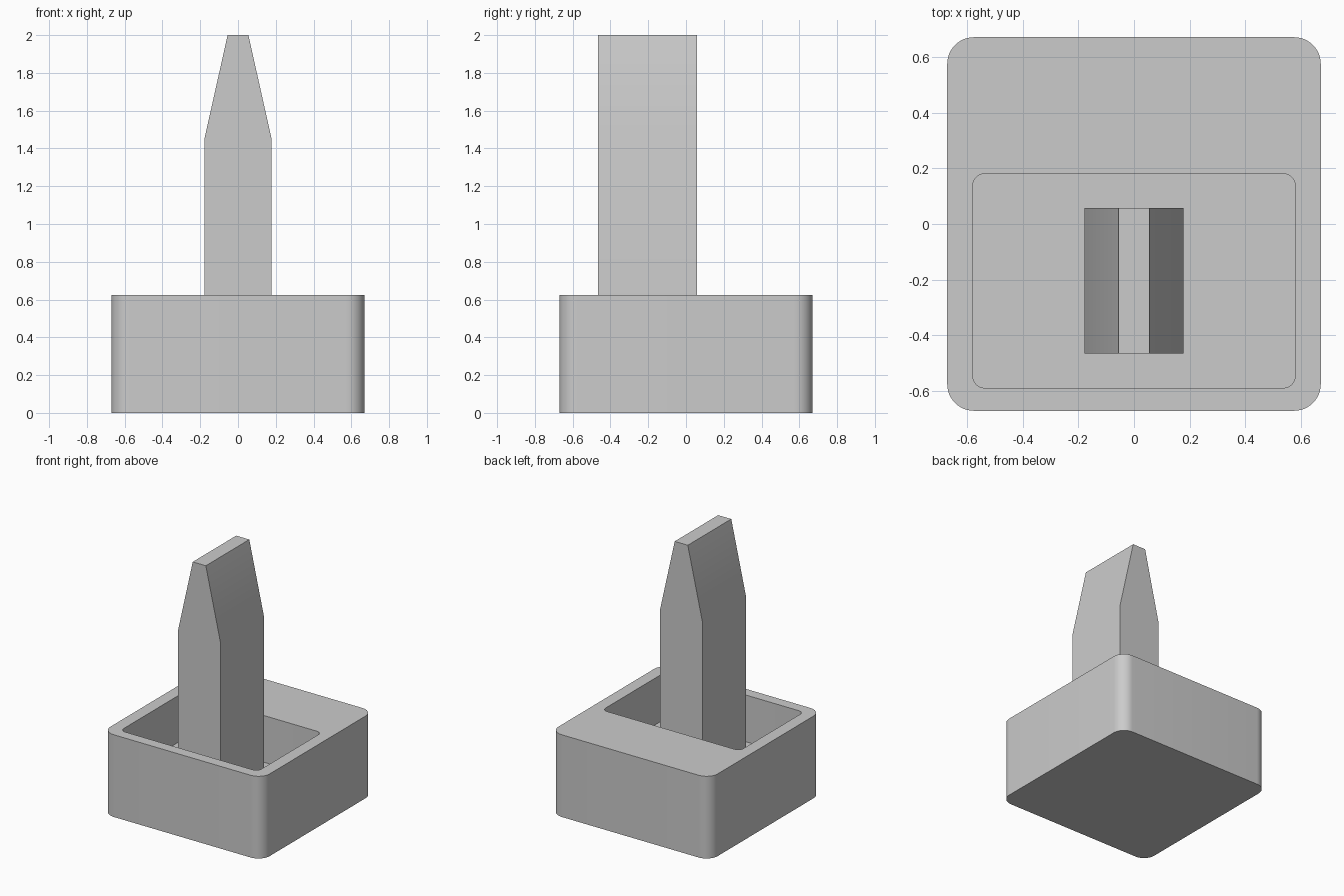
import bpy
import bmesh
from math import cos, sin, radians

cube = bpy.data.objects.get("Cube")
if cube:
    bpy.data.objects.remove(cube, do_unlink=True)

grey = bpy.data.materials.new("light_grey")
grey.use_nodes = True
grey.diffuse_color = (0.6, 0.6, 0.6, 1)
grey.node_tree.nodes["Principled BSDF"].inputs["Base Color"].default_value = (0.6, 0.6, 0.6, 1)

HALF = 0.67
BASE_TOP = 0.625
FLOOR = 0.27
SEGMENTS = 12


def rounded_ring(bm, x0, x1, y0, y1, radius, z):
    """Vertices of a rounded rectangle, counter-clockwise."""
    corners = [(x1 - radius, y1 - radius), (x0 + radius, y1 - radius),
               (x0 + radius, y0 + radius), (x1 - radius, y0 + radius)]
    ring = []
    for i, (cx, cy) in enumerate(corners):
        for s in range(SEGMENTS + 1):
            a = radians(90 * (i + s / SEGMENTS))
            ring.append(bm.verts.new((cx + radius * cos(a), cy + radius * sin(a), z)))
    return ring


def skin(bm, lower, upper):
    """Quads between two matching rings."""
    n = len(lower)
    for i in range(n):
        j = (i + 1) % n
        bm.faces.new((lower[i], lower[j], upper[j], upper[i]))


def finish(bm, name):
    bmesh.ops.recalc_face_normals(bm, faces=bm.faces)
    mesh = bpy.data.meshes.new(name)
    bm.to_mesh(mesh)
    bm.free()
    mesh.materials.append(grey)
    obj = bpy.data.objects.new(name, mesh)
    bpy.context.collection.objects.link(obj)
    bpy.ops.object.select_all(action="DESELECT")
    obj.select_set(True)
    bpy.context.view_layer.objects.active = obj
    bpy.ops.object.shade_smooth_by_angle(angle=radians(30))


# Base block with a rounded rectangular pocket towards the front
bm = bmesh.new()
outer = (-HALF, HALF, -HALF, HALF, 0.095)
pocket = (-0.578, 0.578, -0.588, 0.18, 0.042)
rings = [rounded_ring(bm, *outer, 0), rounded_ring(bm, *outer, BASE_TOP),
         rounded_ring(bm, *pocket, BASE_TOP), rounded_ring(bm, *pocket, FLOOR)]
for lower, upper in zip(rings, rings[1:]):
    skin(bm, lower, upper)
bm.faces.new(rings[0])
bm.faces.new(rings[-1])
finish(bm, "base")

# Upright blade with tapered top, standing on the pocket floor
bm = bmesh.new()
half_profile = [(0.178, FLOOR), (0.178, 1.45), (0.055, 2.0)]
profile = half_profile + [(-x, z) for x, z in reversed(half_profile)]
front, back = ([bm.verts.new((x, y, z)) for x, z in profile] for y in (-0.465, 0.057))
skin(bm, front, back)
bm.faces.new(front)
bm.faces.new(back)
finish(bm, "blade")
